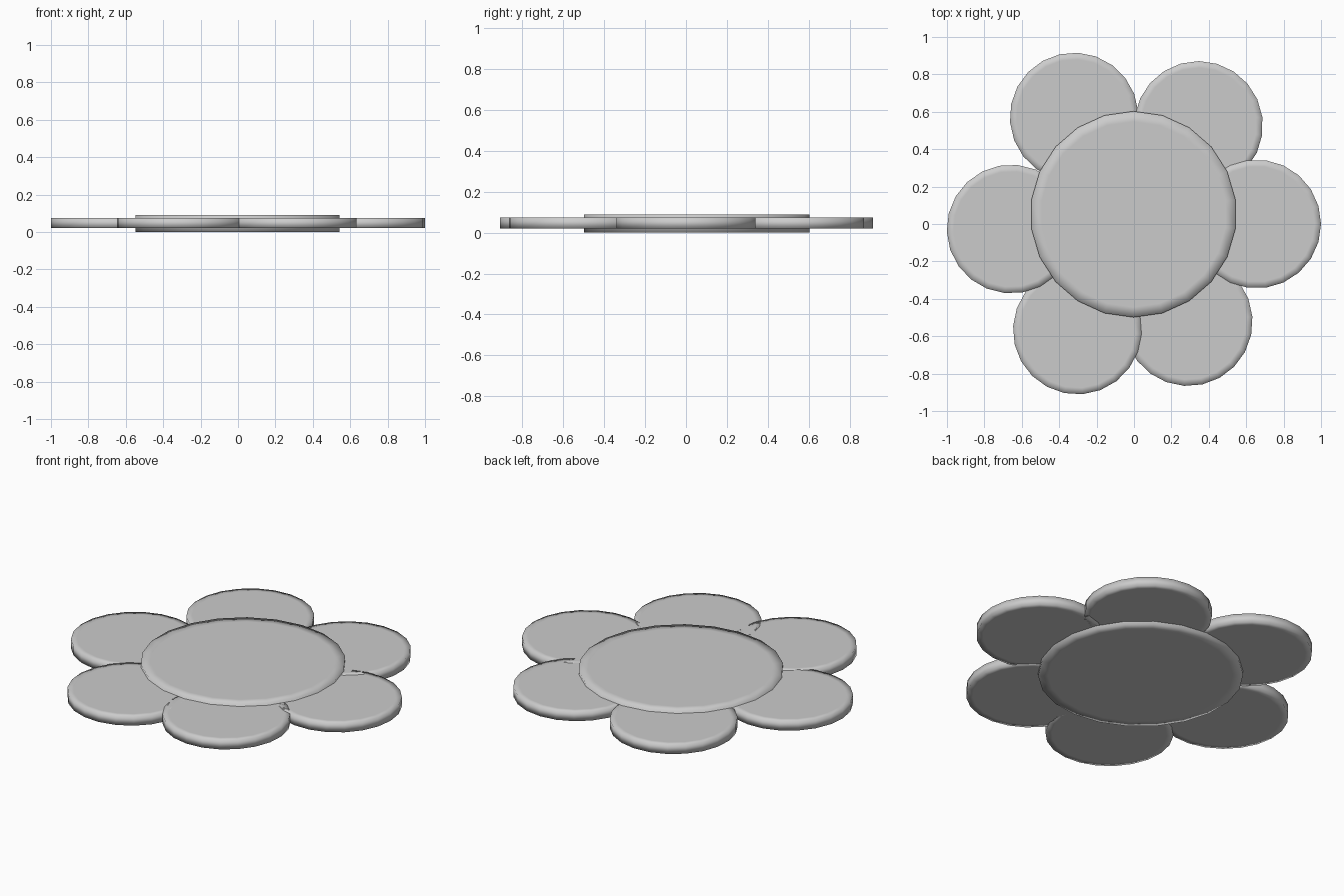
import bpy, bmesh, math

if "Cube" in bpy.data.objects:
    bpy.data.objects.remove(bpy.data.objects["Cube"])

SIDES = 22


def disc(name, x, y, z0, z1, r, rim, turn=0.0):
    """Flat soft-shaded disc with an inset ring on both faces."""
    bm = bmesh.new()
    rings = []
    for radius, z in ((r - rim, z0), (r, z0), (r, z1), (r - rim, z1)):
        rings.append([bm.verts.new((radius * math.cos(a), radius * math.sin(a), z))
                      for a in (math.pi / 2 + turn + 2 * math.pi * i / SIDES
                                for i in range(SIDES))])
    for low, high in zip(rings, rings[1:]):
        for i in range(SIDES):
            j = (i + 1) % SIDES
            bm.faces.new((low[i], low[j], high[j], high[i]))
    bm.faces.new(rings[0][::-1])
    bm.faces.new(rings[-1])
    bmesh.ops.recalc_face_normals(bm, faces=bm.faces)
    for f in bm.faces:
        f.smooth = True
    mesh = bpy.data.meshes.new(name)
    bm.to_mesh(mesh)
    bm.free()
    ob = bpy.data.objects.new(name, mesh)
    ob.location = (x, y, 0)
    bpy.context.collection.objects.link(ob)
    return ob


# Flower centre
disc("flower_centre", -0.003, 0.052, 0.0, 0.09, 0.551, 0.055)

# Six petals, slightly irregular placement
petals = [(0.656, 0.0), (0.345, 0.527), (-0.32, 0.572),
          (-0.657, -0.027), (-0.303, -0.567), (0.29, -0.522)]
for n, (x, y) in enumerate(petals):
    disc(f"petal_{n + 1}", x, y, 0.02, 0.074, 0.344, 0.035,
         math.atan2(y, x) - math.pi / 2)
